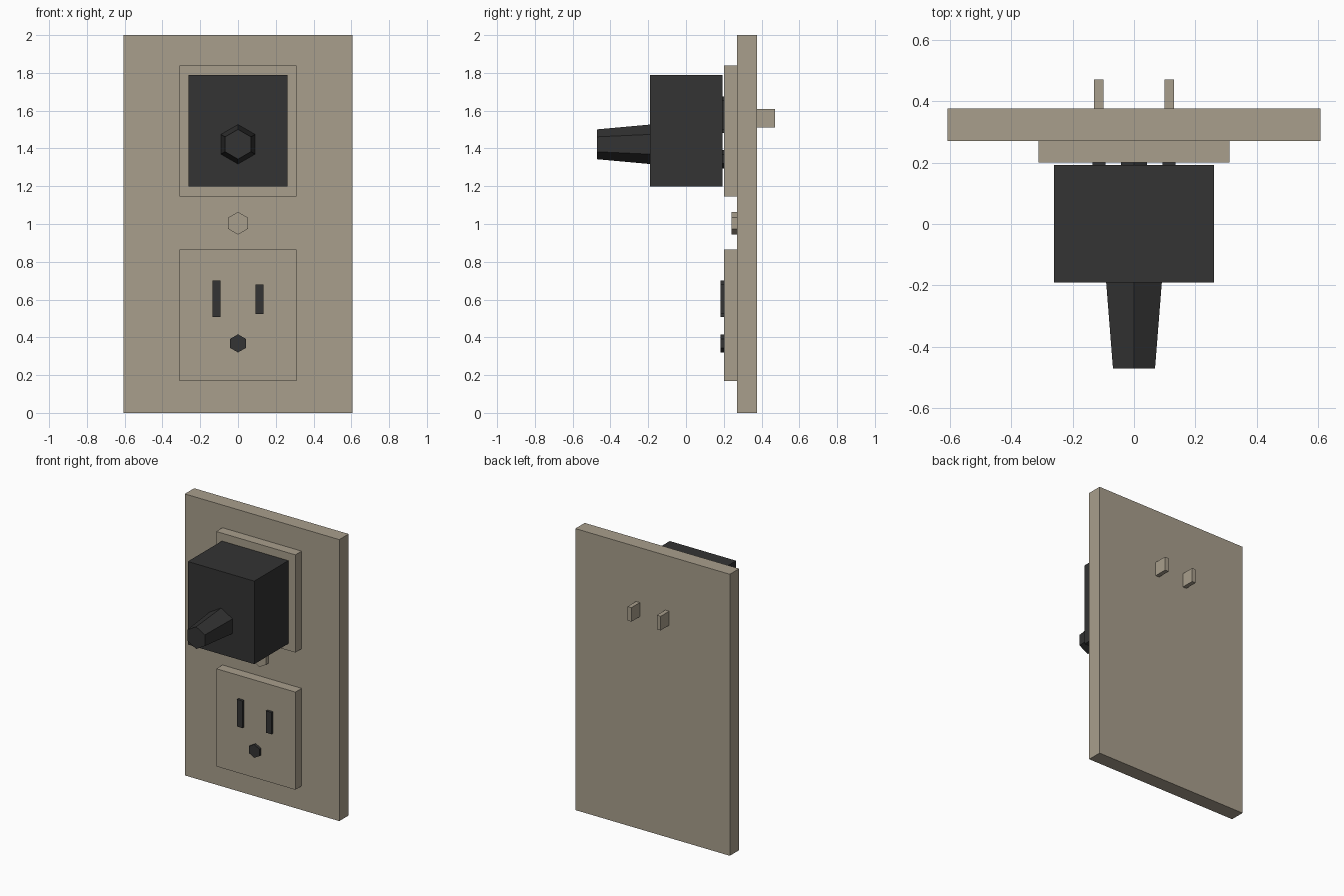
import bpy, bmesh
from math import sin, cos, pi

if "Cube" in bpy.data.objects:
    bpy.data.objects.remove(bpy.data.objects["Cube"])


def material(name, colour):
    mat = bpy.data.materials.new(name)
    mat.diffuse_color = (*colour, 1.0)
    mat.use_nodes = True
    mat.node_tree.nodes["Principled BSDF"].inputs["Base Color"].default_value = mat.diffuse_color
    return mat


BEIGE = material("beige plastic", (0.395, 0.345, 0.265))
DARK = material("dark grey plastic", (0.033, 0.033, 0.033))


def loft(name, front, back, y0, y1, mat):
    """Solid between two matching (x, z) outlines at depths y0 and y1."""
    bm = bmesh.new()
    a = [bm.verts.new((x, y0, z)) for x, z in front]
    b = [bm.verts.new((x, y1, z)) for x, z in back]
    bm.faces.new(a)
    bm.faces.new(b[::-1])
    n = len(a)
    for i in range(n):
        j = (i + 1) % n
        bm.faces.new((a[j], a[i], b[i], b[j]))
    bmesh.ops.recalc_face_normals(bm, faces=bm.faces)
    mesh = bpy.data.meshes.new(name)
    bm.to_mesh(mesh)
    bm.free()
    mesh.materials.append(mat)
    obj = bpy.data.objects.new(name, mesh)
    bpy.context.collection.objects.link(obj)
    return obj


def box(name, x0, x1, y0, y1, z0, z1, mat):
    outline = [(x0, z0), (x1, z0), (x1, z1), (x0, z1)]
    return loft(name, outline, outline, y0, y1, mat)


def hexagon(r, z):
    return [(r * sin(i * pi / 3), z + r * cos(i * pi / 3)) for i in range(6)]


def hex_rod(name, r0, r1, y0, y1, z, mat):
    return loft(name, hexagon(r0, z), hexagon(r1, z), y0, y1, mat)


# wall plate and centre screw
box("wall_plate", -0.607, 0.607, 0.27, 0.375, 0, 2, BEIGE)
hex_rod("plate_screw", 0.06, 0.06, 0.24, 0.275, 1.004, BEIGE)

# two sockets, each with a long slot, a short slot and a ground hole
for label, z in (("lower", 0.517), ("upper", 1.492)):
    box(label + "_socket", -0.311, 0.311, 0.2, 0.272, z - 0.347, z + 0.347, BEIGE)
    box(label + "_long_slot", -0.135, -0.092, 0.182, 0.205, z - 0.01, z + 0.183, DARK)
    box(label + "_short_slot", 0.092, 0.135, 0.182, 0.205, z + 0.007, z + 0.162, DARK)
    hex_rod(label + "_ground_hole", 0.048, 0.048, 0.182, 0.205, z - 0.149, DARK)

# plug body with tapered cable sleeve
box("plug_body", -0.261, 0.261, -0.19, 0.192, 1.198, 1.788, DARK)
hex_rod("cable_sleeve", 0.079, 0.105, -0.47, -0.185, 1.422, DARK)

# plug prongs passing through the plate
for side, x in (("left", -0.115), ("right", 0.115)):
    box(side + "_prong", x - 0.015, x + 0.015, 0.19, 0.47, 1.51, 1.61, BEIGE)
